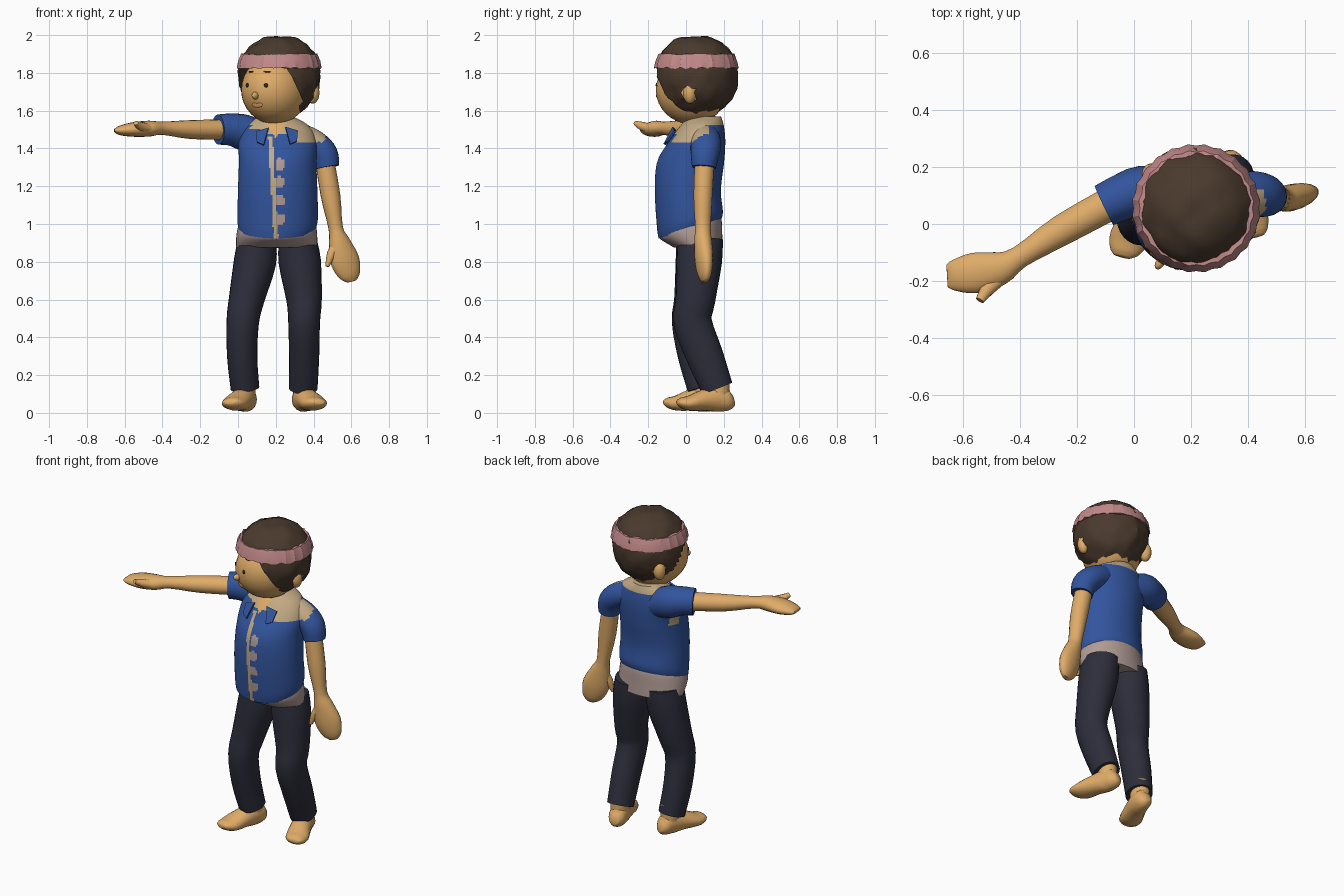
import bpy, bmesh, math, random
from math import sin, cos, pi, radians, degrees
from mathutils import Vector, Matrix

random.seed(4)
cube = bpy.data.objects.get("Cube")
if cube:
    bpy.data.objects.remove(cube, do_unlink=True)


def material(name, rgb):
    m = bpy.data.materials.new(name)
    m.use_nodes = True
    m.diffuse_color = (*rgb, 1)
    m.node_tree.nodes["Principled BSDF"].inputs["Base Color"].default_value = (*rgb, 1)
    return m


SKIN = material("skin", (0.74, 0.41, 0.14))
BLUE = material("shirt blue", (0.032, 0.09, 0.34))
BEIGE = material("shirt beige", (0.54, 0.40, 0.23))
NAVY = material("trouser navy", (0.027, 0.027, 0.045))
HAIR = material("hair brown", (0.068, 0.042, 0.026))
PINK = material("headband pink", (0.54, 0.25, 0.25))
WAIST = material("waistband grey", (0.44, 0.33, 0.30))
DARK = material("eye dark", (0.03, 0.02, 0.015))
LIP = material("mouth tan", (0.50, 0.25, 0.09))


def finish(bm, name, mats, smooth=50):
    me = bpy.data.meshes.new(name)
    bm.to_mesh(me)
    bm.free()
    for m in mats:
        me.materials.append(m)
    ob = bpy.data.objects.new(name, me)
    bpy.context.collection.objects.link(ob)
    bpy.ops.object.select_all(action="DESELECT")
    ob.select_set(True)
    bpy.context.view_layer.objects.active = ob
    if smooth:
        bpy.ops.object.shade_smooth_by_angle(angle=radians(smooth))
    return ob


def spline(rows, steps):
    """Catmull-Rom through rows of x, y, z, radius a, radius b."""
    rows = [Vector(r) for r in rows]
    pts = [rows[0]] + rows + [rows[-1]]
    out = []
    for i in range(1, len(pts) - 2):
        p, q, r, s = pts[i - 1:i + 3]
        for k in range(steps):
            t = k / steps
            out.append(0.5 * (2 * q + (r - p) * t + (2 * p - 5 * q + 4 * r - s) * t ** 2
                              + (3 * q - p - 3 * r + s) * t ** 3))
    return out + [rows[-1]]


def bridge(bm, rings):
    for r, s in zip(rings, rings[1:]):
        for j in range(len(r)):
            k = (j + 1) % len(r)
            bm.faces.new((r[j], r[k], s[k], s[j]))


def loft(name, rows, mats, ref, seg=18, steps=3, axis=None, warp=None, rule=None):
    """Elliptical tube; radius a lies along ref, radius b across it."""
    bm = bmesh.new()
    path = spline(rows, steps)
    rings = []
    for i, p in enumerate(path):
        before, after = path[max(i - 1, 0)], path[min(i + 1, len(path) - 1)]
        t = Vector(axis or (after - before)[:3]).normalized()
        u = Vector(ref)
        u = (u - t * u.dot(t)).normalized()
        v = t.cross(u)
        c = Vector(p[:3])
        ring = []
        for j in range(seg):
            a = 2 * pi * j / seg
            co = c + u * cos(a) * p[3] + v * sin(a) * p[4]
            ring.append(bm.verts.new(warp(co) if warp else co))
        rings.append(ring)
    bridge(bm, rings)
    bm.faces.new(rings[0][::-1])
    bm.faces.new(rings[-1])
    if rule:
        for f in bm.faces:
            f.material_index = rule(f.calc_center_median())
    return finish(bm, name, mats)


def blob(name, loc, scale, mat, turn=0):
    bm = bmesh.new()
    bmesh.ops.create_uvsphere(bm, u_segments=24, v_segments=16, radius=1)
    bm.transform(Matrix.Translation(loc) @ Matrix.Rotation(turn, 4, "Z") @ Matrix.Diagonal((*scale, 1)))
    return finish(bm, name, [mat])


X, Y, Z = (1, 0, 0), (0, 1, 0), (0, 0, 1)


# Shirt body: hem dips at the front, colours set by position
def hem(co):
    fade = max(0, min(1, (1.15 - co.z) / 0.17))
    return co + Vector((0, 0, 0.28 * (co.y - 0.02) * fade))


def band_top(co):
    """Tilt the waistband's upper edge with the hem, keep its lower edge level."""
    return co + Vector((0, 0, 0.28 * (co.y - 0.02) * min(1, (co.z - 0.88) / 0.09)))


def shirt_colour(c):
    dx, front = c.x - 0.2, c.y < 0.02
    if front and c.z > 1.45 and abs(dx) < (c.z - 1.45) * 0.6:
        return 2
    if front and any(dx > 0 and math.hypot(dx - .018, c.z - z) < 0.032 for z in (1.025, 1.125, 1.22, 1.315)):
        return 3
    if front and abs(dx + 0.055 * (c.z - 0.95)) < 0.012 and c.z < 1.46:
        return 1
    if front and c.x < 0.12:
        return 1 if c.z > 1.5 else 0
    if c.z > (1.475 if front else 1.525) or (c.x > 0.3 and c.y < 0.1 and c.z > 1.43):
        return 1
    return 1 if c.x < 0.05 and 0.06 < c.y < 0.12 and 1.33 < c.z < 1.42 else 0


loft("shirt", [(.205, .02, .97, .203, .165), (.21, .02, 1.03, .213, .175), (.21, .01, 1.18, .21, .175),
               (.21, .025, 1.33, .205, .177), (.21, .06, 1.44, .205, .148), (.21, .085, 1.52, .165, .115),
               (.2, .1, 1.57, .09, .085)],
     [BLUE, BEIGE, SKIN, WAIST], X, seg=140, steps=12, axis=Z, warp=hem, rule=shirt_colour)
loft("waistband", [(.205, .065, .875, .214, .13), (.205, .04, .92, .215, .152), (.207, .022, .98, .208, .166),
                   (.21, .02, 1.03, .19, .15)], [WAIST], X, seg=40, axis=Z, warp=band_top)

# Collar flaps
for side, label in ((-1, "right"), (1, "left")):
    bm = bmesh.new()
    pts = [(.045, -.065, 1.51), (.11, -.055, 1.49), (.105, -.095, 1.435), (.07, -.112, 1.42)]
    bm.faces.new([bm.verts.new((.205 + side * x, y, z)) for x, y, z in pts])
    flap = finish(bm, label + "_collar_flap", [BLUE], 0)
    flap.modifiers.new("thickness", "SOLIDIFY").thickness = 0.009

# Sleeves; the left shoulder carries the pale yoke
loft("right_sleeve", [(.13, .12, 1.45, .085, .075), (.03, .12, 1.485, .095, .085), (-.04, .095, 1.5, .085, .082),
                      (-.105, .065, 1.5, .08, .077)], [BLUE], Z)
loft("left_sleeve", [(.27, .1, 1.47, .07, .075), (.36, .105, 1.445, .078, .075), (.42, .105, 1.41, .08, .074),
                     (.458, .1, 1.365, .075, .072), (.473, .095, 1.3, .064, .064)], [BLUE, BEIGE], Y, seg=32, steps=6,
     rule=lambda c: int(c.x < .46 and c.y < .12 and c.z > 1.435))

# Arms and hands
loft("right_arm", [(-.04, .095, 1.5, .055, .06), (-.25, -.02, 1.5, .05, .055), (-.4, -.115, 1.507, .035, .04),
                   (-.47, -.155, 1.505, .042, .06), (-.56, -.172, 1.5, .038, .072),
                   (-.63, -.18, 1.495, .024, .055), (-.655, -.182, 1.495, .008, .04)], [SKIN], Z)
loft("right_thumb", [(-.45, -.17, 1.5, .025, .03), (-.51, -.225, 1.515, .025, .026),
                     (-.54, -.268, 1.535, .012, .016)], [SKIN], Z, seg=10)
loft("left_arm", [(.455, .1, 1.36, .05, .052), (.49, .09, 1.15, .052, .05), (.517, .09, .98, .038, .042),
                  (.535, .09, .91, .056, .046), (.565, .095, .81, .08, .045), (.592, .1, .73, .06, .032),
                  (.602, .1, .695, .025, .014)], [SKIN], (1, .3, 0))
loft("left_thumb", [(.53, .085, .9, .03, .03), (.495, .07, .84, .025, .026), (.472, .058, .775, .01, .012)],
     [SKIN], X, seg=10)

# Trouser legs
loft("right_trouser_leg", [(.1, .07, .92, .1, .12), (.09, .065, .8, .112, .12), (.045, .04, .6, .094, .103),
                           (.025, .02, .48, .086, .095), (.022, .05, .3, .08, .092), (.037, .09, .13, .076, .082)],
     [NAVY], X, seg=24)
loft("left_trouser_leg", [(.315, .075, .92, .1, .12), (.327, .07, .8, .112, .12), (.35, .05, .6, .094, .105),
                          (.35, .035, .48, .084, .102), (.35, .1, .3, .08, .098), (.345, .165, .13, .076, .085)],
     [NAVY], X, seg=24)

# Bare feet: the left mirrors the right and stands further back
foot = [(.058, .18, .07, .025, .03), (.052, .155, .066, .048, .055), (.04, .1, .075, .057, .07),
        (.015, .03, .068, .062, .058), (-.018, -.05, .052, .068, .04), (-.036, -.095, .055, .052, .027),
        (-.042, -.114, .06, .03, .012)]
for label, flip, base, back in (("right", 1, 0, 0), ("left", -1, .385, .07)):
    place = [(base + flip * x, y + back, z, a, b) for x, y, z, a, b in foot]
    loft(label + "_foot", place, [SKIN], X)
    cx, cy = base + flip * .04, .1 + back
    loft(label + "_ankle", [(cx, cy, .05, .052, .062), (cx, cy, .2, .056, .06)], [SKIN], X)

# Neck and head, with the face turned to the model's right
YAW = radians(-32)
HEAD = Vector((.195, .03, 1.71))
SIDE, DEPTH, TALL = .172, .196, .182


def on_head(angle, z, out=0):
    shrink = math.sqrt(1 - ((z - HEAD.z) / TALL) ** 2)
    r = shrink / math.hypot(sin(angle) / SIDE, cos(angle) / DEPTH) + out
    a = YAW + angle
    return Vector((HEAD.x + r * sin(a), HEAD.y - r * cos(a), z)), a


loft("neck", [(.205, .09, 1.42, .085, .08), (.205, .085, 1.52, .075, .075), (.205, .07, 1.65, .08, .08)], [SKIN], X)
blob("head", HEAD, (SIDE, DEPTH, TALL), SKIN, YAW)
loc, a = on_head(0, 1.68)
blob("nose", loc, (.016, .028, .02), SKIN, a)
loc, a = on_head(0, 1.63)
blob("mouth", loc, (.034, .005, .014), LIP, a)
ears = []
for side, label, ear_angle in ((-1, "right", 106), (1, "left", 119)):
    loc, a = on_head(side * radians(18), 1.735)
    blob(label + "_eye", loc, (.011, .004, .012), DARK, a)
    loc, a = on_head(side * radians(18), 1.806)
    blob(label + "_eyebrow", loc, (.02, .004, .004), HAIR, a)
    loc, a = on_head(side * radians(ear_angle), 1.695, .024)
    blob(label + "_ear", loc, (.036, .036, .058), SKIN, a)
    ears.append(loc)

# Choppy hair shell, full on top, open around the face and ears
bm = bmesh.new()
bmesh.ops.create_icosphere(bm, subdivisions=4, radius=1)
crown = Vector((.218, .055, 1.778))
for v in bm.verts:
    clump = .022 * sin(v.co.x * 9 + v.co.z * 5) * sin(v.co.y * 10 - v.co.z * 4)
    h = v.co.z
    if 0 < h < .99:
        fuller = (1 - h ** 2.25) ** (1 / 2.25) / math.sqrt(1 - h * h)
        v.co.x *= fuller
        v.co.y *= fuller
    v.co = crown + v.co * .217 * (1 + clump + random.uniform(-.02, .02))


def uncovered(f):
    c = f.calc_center_median()
    rel = math.atan2(c.x - HEAD.x, HEAD.y - c.y) - YAW
    rel = abs((rel + pi) % (2 * pi) - pi)
    face = c.z < 1.85 and degrees(rel) < 50 + (1.825 - c.z) * 200
    return face or any((c - e).length < .042 for e in ears)


bmesh.ops.delete(bm, geom=[f for f in bm.faces if uncovered(f)], context="FACES")
finish(bm, "hair", [HAIR], 35)

# Headband hugging the hair, with a ragged rim
bm = bmesh.new()
n = 48
rings = []
for z, r in ((1.828, .205), (1.826, .22), (1.862, .213), (1.898, .197), (1.9, .18)):
    ring = []
    for j in range(n):
        a, rag = 2 * pi * j / n, r + .006 * (j % 2)
        ring.append(bm.verts.new((crown.x + rag * cos(a), crown.y + rag * sin(a), z + random.uniform(-.005, .005))))
    rings.append(ring)
bridge(bm, rings)
finish(bm, "headband", [PINK], 30)
